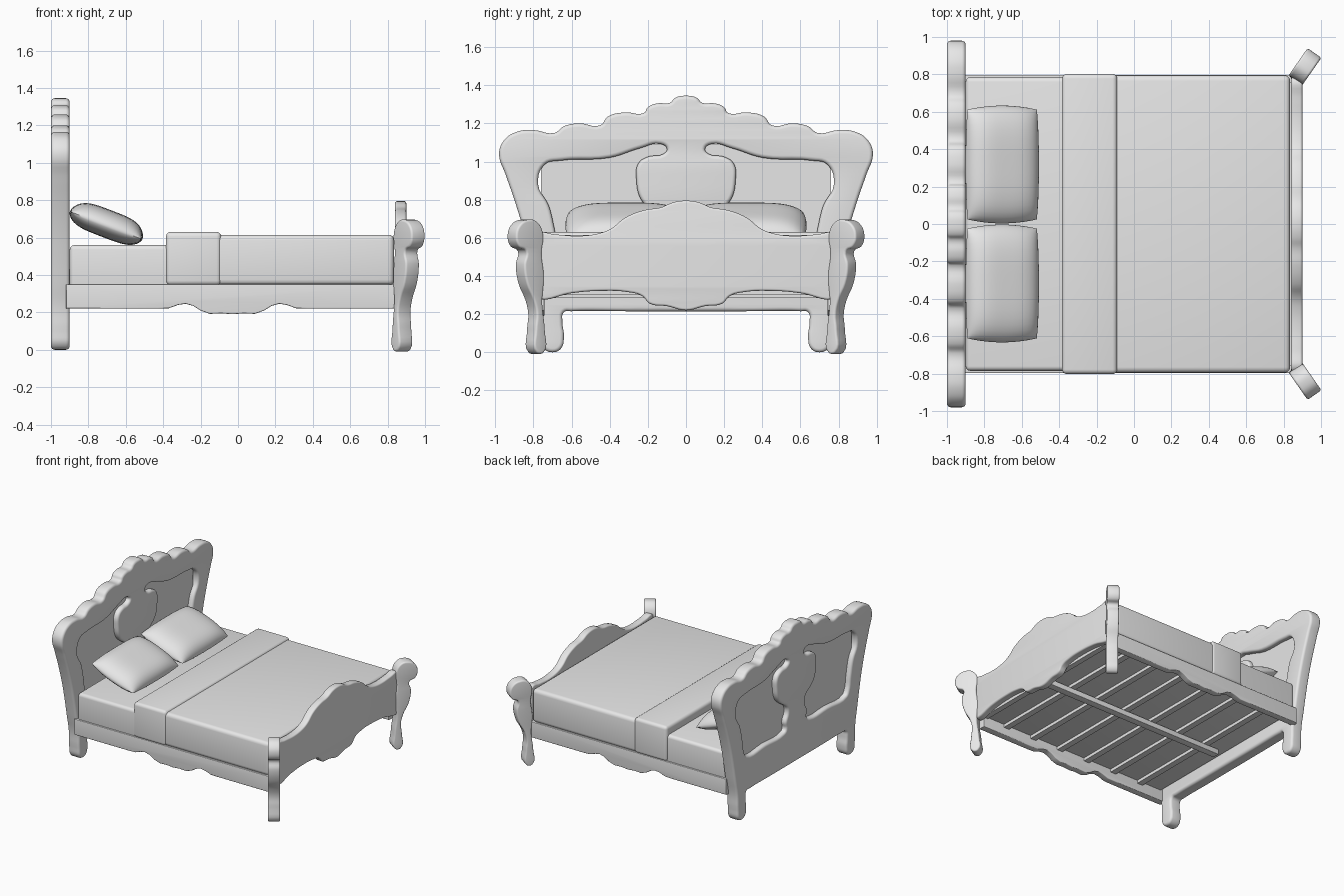
import bpy, bmesh, math
from mathutils import Matrix

if "Cube" in bpy.data.objects:
    bpy.data.objects.remove(bpy.data.objects["Cube"])

grey = bpy.data.materials.new("soft_grey")
grey.diffuse_color = (0.8, 0.8, 0.8, 1)
grey.use_nodes = True
grey.node_tree.nodes["Principled BSDF"].inputs["Base Color"].default_value = grey.diffuse_color


def finish(name, bm, matrix=None):
    """Turn a bmesh into a smooth object that keeps sharp edges."""
    if matrix is not None:
        bm.transform(matrix)
    bmesh.ops.recalc_face_normals(bm, faces=bm.faces)
    mesh = bpy.data.meshes.new(name)
    bm.to_mesh(mesh)
    bm.free()
    mesh.materials.append(grey)
    mesh.shade_smooth()
    mesh.set_sharp_from_angle(angle=math.radians(40))
    obj = bpy.data.objects.new(name, mesh)
    bpy.context.collection.objects.link(obj)
    return obj


def box(name, x, y, z, bevel=0.0):
    bm = bmesh.new()
    bmesh.ops.create_cube(bm, size=1)
    for v in bm.verts:
        for i, (lo, hi) in enumerate((x, y, z)):
            v.co[i] = lo if v.co[i] < 0 else hi
    if bevel:
        bmesh.ops.bevel(bm, geom=bm.edges[:], offset=bevel, segments=4,
                        profile=0.5, affect='EDGES')
    return finish(name, bm)


def board(name, loops, thickness, bevel, matrix, smooth=True):
    """Extruded, rounded board; further loops cut holes."""
    curve = bpy.data.curves.new(name + "_profile", 'CURVE')
    curve.dimensions, curve.fill_mode = '2D', 'BOTH'
    curve.resolution_u = 5
    curve.extrude = thickness / 2 - bevel
    curve.bevel_depth, curve.bevel_resolution = bevel, 3
    curve.offset = -bevel
    for pts in loops:
        spline = curve.splines.new('BEZIER')
        spline.bezier_points.add(len(pts) - 1)
        spline.use_cyclic_u = True
        for p, co in zip(spline.bezier_points, pts):
            p.co = (co[0], co[1], 0)
            p.handle_left_type = p.handle_right_type = 'AUTO' if smooth else 'VECTOR'
    temp = bpy.data.objects.new(name + "_profile", curve)
    bpy.context.collection.objects.link(temp)
    bpy.context.view_layer.update()
    mesh = bpy.data.meshes.new_from_object(
        temp.evaluated_get(bpy.context.evaluated_depsgraph_get()))
    bpy.data.objects.remove(temp)
    bm = bmesh.new()
    bm.from_mesh(mesh)
    bpy.data.meshes.remove(mesh)
    bmesh.ops.remove_doubles(bm, verts=bm.verts, dist=0.0002)
    return finish(name, bm, matrix)


def flip(pts):
    return [(-a, b) for a, b in reversed(pts)]


def mirrored(pts):
    """Close a half outline that starts and ends on the centre line."""
    return pts + flip(pts[1:-1])


def across(x):
    """Stand a profile up in the y-z plane at the given x."""
    return Matrix(((0, 0, 1, x), (1, 0, 0, 0), (0, 1, 0, 0), (0, 0, 0, 1)))


# Headboard: scalloped crest, tapering posts, two openings around a shield
outer = [(0, 1.345), (.055, 1.335), (.085, 1.308), (.15, 1.305), (.2, 1.285), (.22, 1.255),
         (.32, 1.258), (.41, 1.235), (.45, 1.19), (.56, 1.2), (.64, 1.185), (.69, 1.15),
         (.8, 1.165), (.89, 1.155), (.955, 1.11), (.98, 1.04), (.945, .93), (.9, .8),
         (.855, .65), (.82, .5), (.79, .35), (.765, .22), (.76, .1), (.745, .02), (.7, 0),
         (.655, .02), (.64, .08), (.648, .16), (.64, .21), (.6, .215), (.3, .215), (0, .215)]
opening = [(.64, .5), (.665, .53), (.69, .65), (.72, .77), (.775, .88), (.74, .985),
           (.66, 1.005), (.4, 1.02), (.24, 1.07), (.135, 1.092), (.1, 1.067), (.12, 1.04),
           (.2, 1.025), (.25, .99), (.26, .9), (.235, .8), (.18, .745), (.12, .7),
           (.11, .65), (.14, .58), (.135, .52), (.17, .5), (.4, .5)]
board("headboard", [mirrored(outer), opening, flip(opening)], 0.1, 0.02, across(-0.95))
box("headboard_panel", (-.96, -.94), (-.76, .76), (.47, 1.09))

# Footboard with a raised crest and a shaped apron
foot = [(0, .795), (.07, .785), (.13, .76), (.22, .745), (.32, .705), (.39, .65), (.45, .625),
        (.56, .61), (.68, .617), (.78, .62), (.785, .6), (.785, .3), (.77, .28), (.6, .31), (.45, .322),
        (.3, .315), (.23, .295), (.19, .255), (.1, .242), (0, .22)]
board("footboard", [mirrored(foot)], 0.06, 0.012, across(0.87))

# Front legs: scroll-topped, set diagonally at the corners
leg = [(-.01, 0), (-.016, .12), (0, .26), (-.01, .4), (.005, .52), (-.005, .62), (.035, .685),
       (.09, .695), (.145, .67), (.17, .61), (.15, .555), (.105, .53), (.117, .46), (.1, .36),
       (.055, .27), (.038, .2), (.045, .12), (.037, 0)]
for side, label in ((1, "right"), (-1, "left")):
    c, s = .57, .82 * side
    place = Matrix(((c, 0, s, .868), (s, 0, -c, .775 * side), (0, 1, 0, 0), (0, 0, 0, 1)))
    board("front_leg_" + label, [leg], 0.09, 0.012, place)

# Side rails with a carved drop in the middle
drop = [(0, .19), (.06, .195), (.12, .192), (.17, .21), (.21, .235), (.25, .246),
        (.29, .24), (.34, .222), (.4, .22)]
rail = flip(drop[1:]) + drop + [(.87, .22), (.87, .35), (-.89, .35), (-.89, .22)]
for side, label in ((1, "right"), (-1, "left")):
    place = Matrix(((1, 0, 0, -.03), (0, 0, -1, .77 * side), (0, 1, 0, 0), (0, 0, 0, 1)))
    board("side_rail_" + label, [rail], 0.055, 0.006, place, smooth=False)

# Mattress, bedspread and folded-over band
box("mattress", (-.9, .82), (-.785, .785), (.31, .56), 0.025)
box("bedspread", (-.3, .835), (-.795, .795), (.345, .615), 0.03)
box("folded_band", (-.385, -.09), (-.802, .802), (.345, .63), 0.025)

# Slats and the long centre beam underneath
for i in range(6):
    x = -.68 + i * .26
    box("slat_%d" % (i + 1), (x - .025, x + .025), (-.76, .76), (.285, .315))
box("centre_beam", (-.8, .86), (-.03, .03), (.245, .29), 0.005)
box("foot_crossbar", (.8, .845), (-.76, .76), (.3, .36))


def pillow(name, y):
    n = 20
    bm = bmesh.new()
    for top in (1, -1):
        height = .085 if top == 1 else .065
        grid = []
        for i in range(n + 1):
            u = math.sin((i / n - .5) * math.pi)
            row = []
            for j in range(n + 1):
                v = math.sin((j / n - .5) * math.pi)
                puff = max(0, (1 - u ** 4) * (1 - v ** 4)) ** .6
                row.append(bm.verts.new((.208 * u * (1 - .04 * v * v),
                                         .315 * v * (1 - .07 * u * u), top * height * puff)))
            grid.append(row)
        for i in range(n):
            for j in range(n):
                bm.faces.new((grid[i][j], grid[i + 1][j], grid[i + 1][j + 1], grid[i][j + 1]))
    bmesh.ops.remove_doubles(bm, verts=bm.verts, dist=0.0005)
    finish(name, bm, Matrix.Translation((-.705, y, .665)) @ Matrix.Rotation(math.radians(21), 4, 'Y'))


# Pair of pillows leaning on the headboard
pillow("pillow_right", .318)
pillow("pillow_left", -.318)
